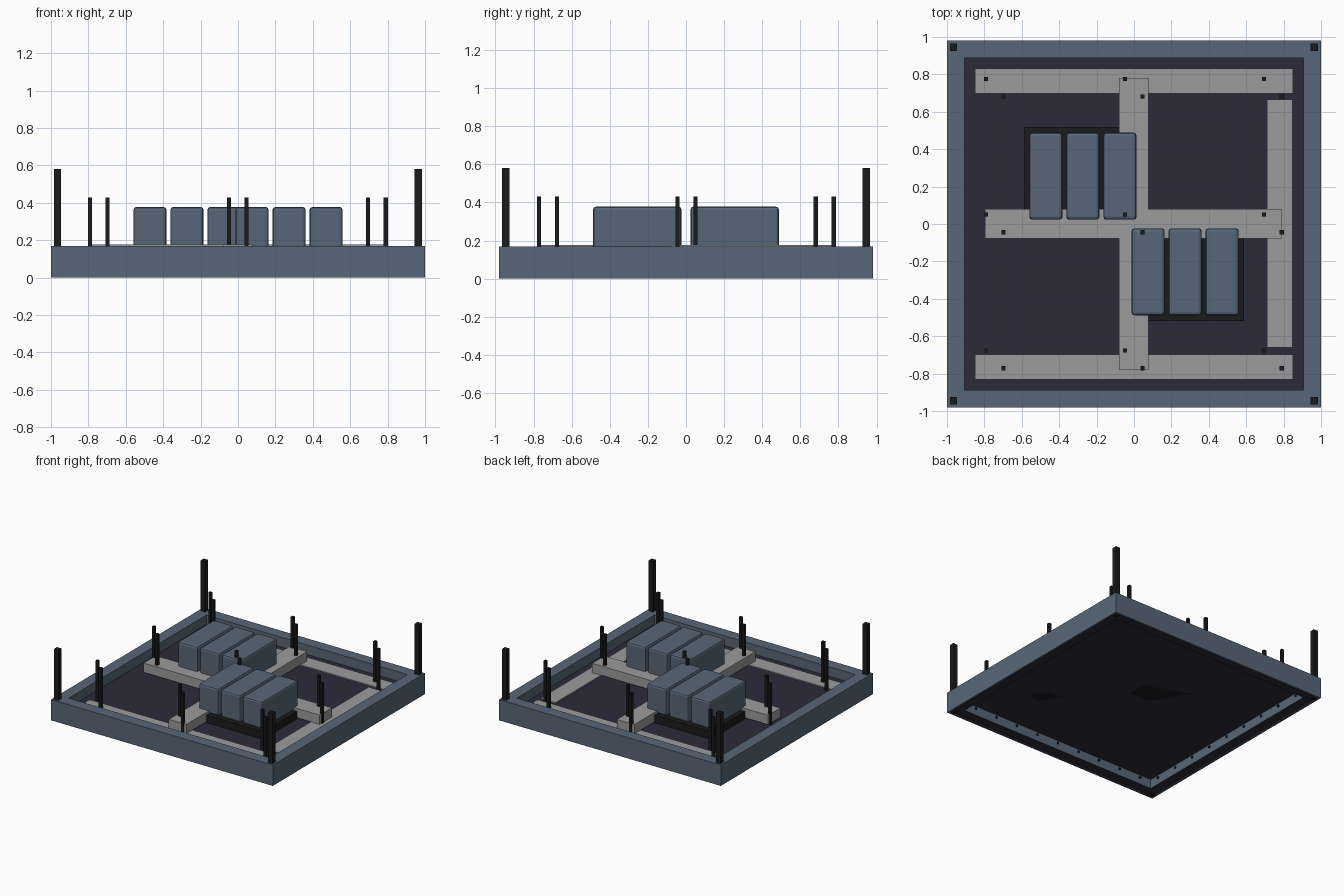
import bpy
import bmesh
from mathutils import Vector

cube = bpy.data.objects.get("Cube")
if cube:
    bpy.data.objects.remove(cube, do_unlink=True)


def material(name, rgb):
    m = bpy.data.materials.new(name)
    m.use_nodes = True
    color = (*rgb, 1)
    m.diffuse_color = color
    m.node_tree.nodes["Principled BSDF"].inputs["Base Color"].default_value = color
    return m


blue = material("slate blue", (0.096, 0.134, 0.188))
grey = material("beam grey", (0.33, 0.33, 0.33))
purple = material("dark purple", (0.025, 0.023, 0.041))
black = material("near black", (0.011, 0.011, 0.011))


def finish(name, bm, *mats):
    bmesh.ops.recalc_face_normals(bm, faces=bm.faces)
    mesh = bpy.data.meshes.new(name)
    bm.to_mesh(mesh)
    bm.free()
    for m in mats:
        mesh.materials.append(m)
    obj = bpy.data.objects.new(name, mesh)
    bpy.context.collection.objects.link(obj)
    return obj


def box(name, xs, ys, zs, mat, bevel=0):
    bm = bmesh.new()
    bmesh.ops.create_cube(bm, size=1)
    lo, hi = (Vector(p) for p in zip(xs, ys, zs))
    for v in bm.verts:
        v.co = (lo + hi) / 2 + v.co * (hi - lo)
    obj = finish(name, bm, mat)
    if bevel:
        mod = obj.modifiers.new("rounded edges", 'BEVEL')
        mod.width = bevel
        mod.segments = 2
    return obj


def post(name, x, y, size, zs):
    h = size / 2
    return box(name, (x - h, x + h), (y - h, y + h), zs, black)


# Frame: rectangular ring swept from a profile, with a slightly recessed underside
W, D = 1.0, 0.98
profile = [(0, 0), (0, 0.17), (0.093, 0.17), (0.093, 0.012), (0.015, 0.012), (0.015, 0)]
bm = bmesh.new()
rings = [[bm.verts.new((sx * (W - i), sy * (D - i), z)) for i, z in profile]
         for sx, sy in ((-1, -1), (1, -1), (1, 1), (-1, 1))]
n = len(profile)
for c in range(4):
    a, b = rings[c], rings[(c + 1) % 4]
    for k in range(n):
        j = (k + 1) % n
        face = bm.faces.new((a[k], b[k], b[j], a[j]))
        face.material_index = 1 if k in (3, 4) else 0
finish("frame", bm, blue, purple)

# Thin floor panel inside the frame
UNDER, FLOOR = 0.088, 0.092
box("floor", (-0.907, 0.907), (-0.887, 0.887), (UNDER, FLOOR), purple)

# Corner posts
for sx in (-1, 1):
    for sy in (-1, 1):
        post("corner_post", sx * 0.965, sy * 0.945, 0.04, (0, 0.58))

# Flat strips along the back, front and left side
STRIP = 0.101
for s in (-1, 1):
    box("edge_strip", (-0.85, 0.85), sorted((s * 0.697, s * 0.832)), (FLOOR, STRIP), grey)
box("side_strip", (0.712, 0.847), (-0.66, 0.665), (FLOOR, STRIP), grey)

# Crossed beams: one long beam and two half beams butting against it
BEAM = (STRIP, 0.177)
box("long_beam", (-0.797, 0.792), (-0.078, 0.08), BEAM, grey)
box("back_half_beam", (-0.08, 0.078), (0.08, 0.78), BEAM, grey)
box("front_half_beam", (-0.08, 0.078), (-0.778, -0.078), BEAM, grey)

# Two groups of three rounded blocks on dark trays, turned half round
for s in (-1, 1):
    box("block_tray", sorted((s * 0.588, s * -0.04)), sorted((s * -0.518, 0)),
        (UNDER, 0.155), black)
    for i in range(3):
        x = -0.014 + i * 0.198
        box("block", sorted((s * x, s * (x + 0.178))), sorted((s * -0.488, s * -0.023)),
            (0.155, 0.378), blue, 0.016)

# Thin rods standing in pairs on a three by three grid
for x in (-0.745, -0.002, 0.743):
    for y in (0.728, 0.003, -0.724):
        post("rod", x - 0.047, y + 0.047, 0.022, (FLOOR, 0.43))
        post("rod", x + 0.047, y - 0.047, 0.022, (FLOOR, 0.43))

# Small bolts on the inner frame walls beneath the floor
for s in (-1, 1):
    for i in range(-4, 5):
        post("bolt", i * 0.2, s * 0.884, 0.014, (0.058, 0.072))
        post("bolt", s * 0.904, i * 0.2, 0.014, (0.058, 0.072))
